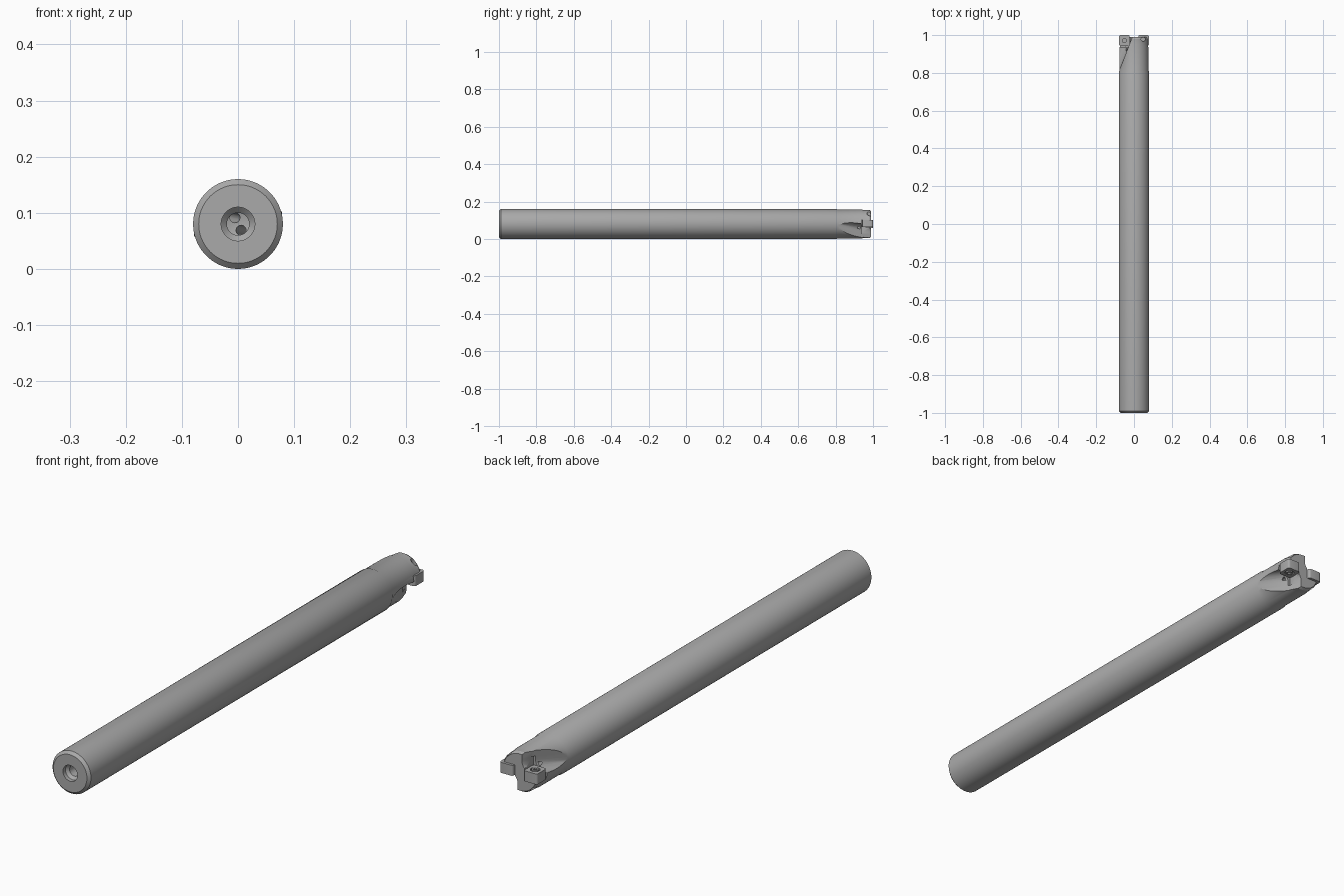
import bpy, bmesh, math
from mathutils import Matrix, Vector

if "Cube" in bpy.data.objects:
    bpy.data.objects.remove(bpy.data.objects["Cube"], do_unlink=True)

AXIS = Matrix.Translation((0, 0, 0.08))   # tool axis height

steel = bpy.data.materials.new("steel_grey")
steel.use_nodes = True
GREY = (0.4, 0.4, 0.4, 1)
steel.diffuse_color = GREY
steel.node_tree.nodes["Principled BSDF"].inputs["Base Color"].default_value = GREY


def finish(name, bm, matrix=Matrix()):
    """Turn a bmesh into an object placed around the tool axis."""
    bmesh.ops.transform(bm, matrix=AXIS @ matrix, verts=bm.verts)
    bmesh.ops.recalc_face_normals(bm, faces=bm.faces)
    me = bpy.data.meshes.new(name)
    bm.to_mesh(me)
    bm.free()
    me.materials.append(steel)
    ob = bpy.data.objects.new(name, me)
    bpy.context.collection.objects.link(ob)
    return ob


def smooth(ob):
    bpy.ops.object.select_all(action='DESELECT')
    ob.select_set(True)
    bpy.context.view_layer.objects.active = ob
    bpy.ops.object.shade_smooth_by_angle(angle=math.radians(30))


def lathe(name, profile, steps=72):
    """Revolve (radius, y) points around the y axis; ends lie on the axis."""
    bm = bmesh.new()
    vs = [bm.verts.new((r, y, 0)) for r, y in profile]
    es = [bm.edges.new(p) for p in zip(vs, vs[1:])]
    bmesh.ops.spin(bm, geom=vs + es, cent=(0, 0, 0), axis=(0, 1, 0),
                   angle=2 * math.pi, steps=steps)
    bmesh.ops.remove_doubles(bm, verts=bm.verts, dist=1e-5)
    return finish(name, bm)


def rod(name, a, b, r, turn, sides=24):
    """Cylinder from point a to point b."""
    a, b = Vector(a), Vector(b)
    bm = bmesh.new()
    bmesh.ops.create_cone(bm, cap_ends=True, segments=sides, radius1=r, radius2=r,
                          depth=(b - a).length)
    rot = (b - a).to_track_quat('Z', 'Y').to_matrix().to_4x4()
    return finish(name, bm, turn @ Matrix.Translation((a + b) / 2) @ rot)


def block(name, lo, hi, turn, bevel=0):
    """Box between two corners, with optional rounded upright edges."""
    lo, hi = Vector(lo), Vector(hi)
    bm = bmesh.new()
    bmesh.ops.create_cube(bm, size=1, matrix=Matrix.Translation((lo + hi) / 2)
                          @ Matrix.Diagonal((*(hi - lo), 1)))
    if bevel:
        up = [e for e in bm.edges
              if abs(e.verts[0].co.z - e.verts[1].co.z) > 1e-4]
        bmesh.ops.bevel(bm, geom=up, offset=bevel, segments=4, affect='EDGES', profile=0.5)
    return finish(name, bm, turn)


def flute(name, turn):
    """Chip flute cutter: a filleted corner section swept obliquely to the tip."""
    t = Vector((-0.36, 0.93, -0.14)).normalized()
    u = Vector((0.93, 0.36, 0)).normalized()
    w = u.cross(t)
    start, r = Vector((0.075, 0.82, 0.017)), 0.035
    sec = [(0.25, -0.2), (0, -0.2)]
    for i in range(9):
        a = math.pi / 2 * i / 8
        sec.append((r - r * math.cos(a), -r + r * math.sin(a)))
    sec.append((0.25, 0))
    bm = bmesh.new()
    face = bm.faces.new([bm.verts.new(start - 0.12 * t + u * p + w * q) for p, q in sec])
    ext = bmesh.ops.extrude_face_region(bm, geom=[face])["geom"]
    bmesh.ops.translate(bm, vec=t * 0.45,
                        verts=[g for g in ext if isinstance(g, bmesh.types.BMVert)])
    return finish(name, bm, turn)


# Body: shank with chamfered rear end and blind bore, plus slightly slimmer head
body = lathe("tool_body", [
    (0, 0.74), (0.02, 0.735), (0.02, -0.975), (0.03, -0.985), (0.03, -1),
    (0.07, -1), (0.08, -0.99), (0.08, 0.805), (0.077, 0.812), (0.077, 0.94),
    (0.075, 0.95), (0.075, 0.98), (0.069, 0.99), (0, 0.99)])

cutters = []
for i, angle in enumerate((0, math.pi)):
    turn = Matrix.Rotation(angle, 4, 'Y')
    side = ("left", "right")[i]
    # Flute, insert pocket, screw hole and coolant channel
    cutters += [
        flute("flute_cutter", turn),
        block("pocket_cutter", (0.02, 0.938, -0.05), (0.12, 1.05, 0.022), turn),
        rod("screw_hole_cutter", (0.049, 0.978, 0), (0.049, 0.978, 0.12), 0.011, turn),
        rod("coolant_cutter", (0, 0.70, -0.010), (0.034, 0.93, -0.017), 0.009, turn)]

    # Cutting insert with a countersunk clamping screw
    insert = block("insert_" + side, (0.023, 0.942, -0.017), (0.0785, 1.0, 0.0225),
                   turn, 0.008)
    sink = rod("sink_cutter", (0.051, 0.971, -0.04), (0.051, 0.971, -0.010), 0.017, turn)
    screw = rod("insert_screw_" + side, (0.051, 0.971, -0.019), (0.051, 0.971, 0.03),
                0.0125, turn)
    socket = rod("socket_cutter", (0.051, 0.971, -0.04), (0.051, 0.971, -0.012),
                 0.007, turn, 6)
    for target, tool in ((insert, sink), (screw, socket)):
        m = target.modifiers.new("cut", 'BOOLEAN')
        m.operation, m.solver, m.object = 'DIFFERENCE', 'EXACT', tool
        bpy.context.view_layer.objects.active = target
        bpy.ops.object.modifier_apply(modifier=m.name)
        bpy.data.objects.remove(tool, do_unlink=True)
        smooth(target)

# Cut the head, then discard the cutters
for tool in cutters:
    m = body.modifiers.new("cut", 'BOOLEAN')
    m.operation, m.solver, m.object = 'DIFFERENCE', 'EXACT', tool
    bpy.context.view_layer.objects.active = body
    bpy.ops.object.modifier_apply(modifier=m.name)
    bpy.data.objects.remove(tool, do_unlink=True)
smooth(body)
